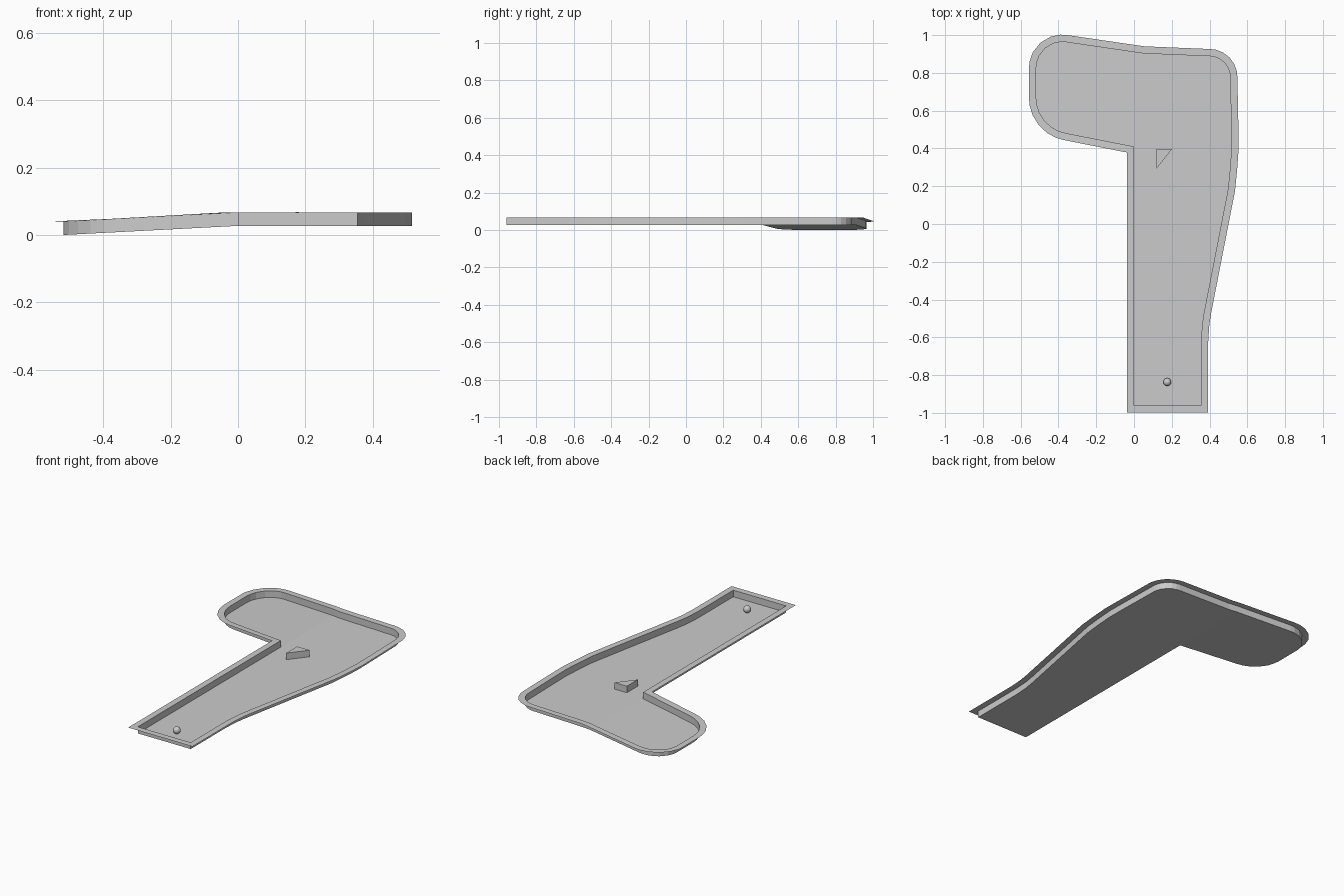
import bpy, bmesh, math
from mathutils import Vector

if "Cube" in bpy.data.objects:
    bpy.data.objects.remove(bpy.data.objects["Cube"])

WALL, FLOOR, RIM = 0.04, 0.027, 0.038


def make_object(name, bm):
    mesh = bpy.data.meshes.new(name)
    bm.to_mesh(mesh)
    bm.free()
    ob = bpy.data.objects.new(name, mesh)
    bpy.context.collection.objects.link(ob)
    return ob


def rounded(points, segs=6):
    """Closed outline from (x, y, corner radius) points."""
    out = []
    for i, (x, y, r) in enumerate(points):
        p = Vector((x, y))
        if r == 0:
            out.append(p)
            continue
        a = (Vector(points[i - 1][:2]) - p).normalized()
        b = (Vector(points[(i + 1) % len(points)][:2]) - p).normalized()
        half = a.angle(b) / 2
        c = p + (a + b).normalized() * (r / math.sin(half))
        t = r / math.tan(half)
        va, vb = p + a * t - c, p + b * t - c
        for k in range(segs + 1):
            out.append(c + va.lerp(vb, k / segs).normalized() * r)
    return out


def offset(points, d):
    """Mitred outward offset of a counter-clockwise outline."""
    out = []
    for i, p in enumerate(points):
        e1 = (p - points[i - 1]).normalized()
        e2 = (points[(i + 1) % len(points)] - p).normalized()
        n1, n2 = Vector((e1.y, -e1.x)), Vector((e2.y, -e2.x))
        out.append(p + (n1 + n2) * (d / (1 + n1.dot(n2))))
    return out


def floor_z(x):
    return FLOOR * (1 + min(x, 0) / 0.518)


# Lane outline, counter-clockwise from the front left corner
right_side = rounded([
    (0, -0.96, 0), (0.355, -0.96, 0), (0.355, -0.62, 0), (0.361, -0.53, 0),
    (0.37, -0.47, 0), (0.497, 0.18, 0), (0.508, 0.29, 0), (0.516, 0.40, 0),
    (0.515, 0.50, 0), (0.507, 0.884, 0.11), (0.14, 0.899, 0),
    (0.05, 0.903, 0), (0, 0.91, 0), (0, 0.41, 0)])
left_side = rounded([
    (0, 0.91, 0), (-0.518, 0.986, 0.138), (-0.518, 0.512, 0.19), (0, 0.41, 0)])
outline = right_side[:-1] + left_side[1:]
outer = offset(outline, RIM)

# Lane tray: flat floor, sloping end, walls and thin rim
bm = bmesh.new()
low = [bm.verts.new((p.x, p.y, floor_z(p.x))) for p in outline]
top = [bm.verts.new((p.x, p.y, floor_z(p.x) + WALL)) for p in outline]
rim = [bm.verts.new((q.x, q.y, floor_z(p.x) + WALL)) for p, q in zip(outline, outer)]
n, seam = len(outline), len(right_side) - 2
bm.faces.new(low[:seam + 1] + [low[-1]])
bm.faces.new(low[seam:])
for i in range(n):
    j = (i + 1) % n
    bm.faces.new((low[j], low[i], top[i], top[j]))
    bm.faces.new((top[j], top[i], rim[i], rim[j]))
make_object("lane_tray", bm)

# Triangular bumper block
bm = bmesh.new()
base = bm.faces.new([bm.verts.new((x, y, FLOOR)) for x, y in
                     ((0.118, 0.292), (0.202, 0.398), (0.118, 0.398))])
ext = bmesh.ops.extrude_face_region(bm, geom=[base], use_keep_orig=True)
verts = [v for v in ext["geom"] if isinstance(v, bmesh.types.BMVert)]
bmesh.ops.translate(bm, verts=verts, vec=(0, 0, WALL))
bmesh.ops.recalc_face_normals(bm, faces=bm.faces)
make_object("bumper_block", bm)

# Ball
bpy.ops.mesh.primitive_uv_sphere_add(segments=24, ring_count=12, radius=0.021,
                                     location=(0.176, -0.837, FLOOR + 0.02))
bpy.context.object.name = "ball"
bpy.ops.object.shade_smooth()
